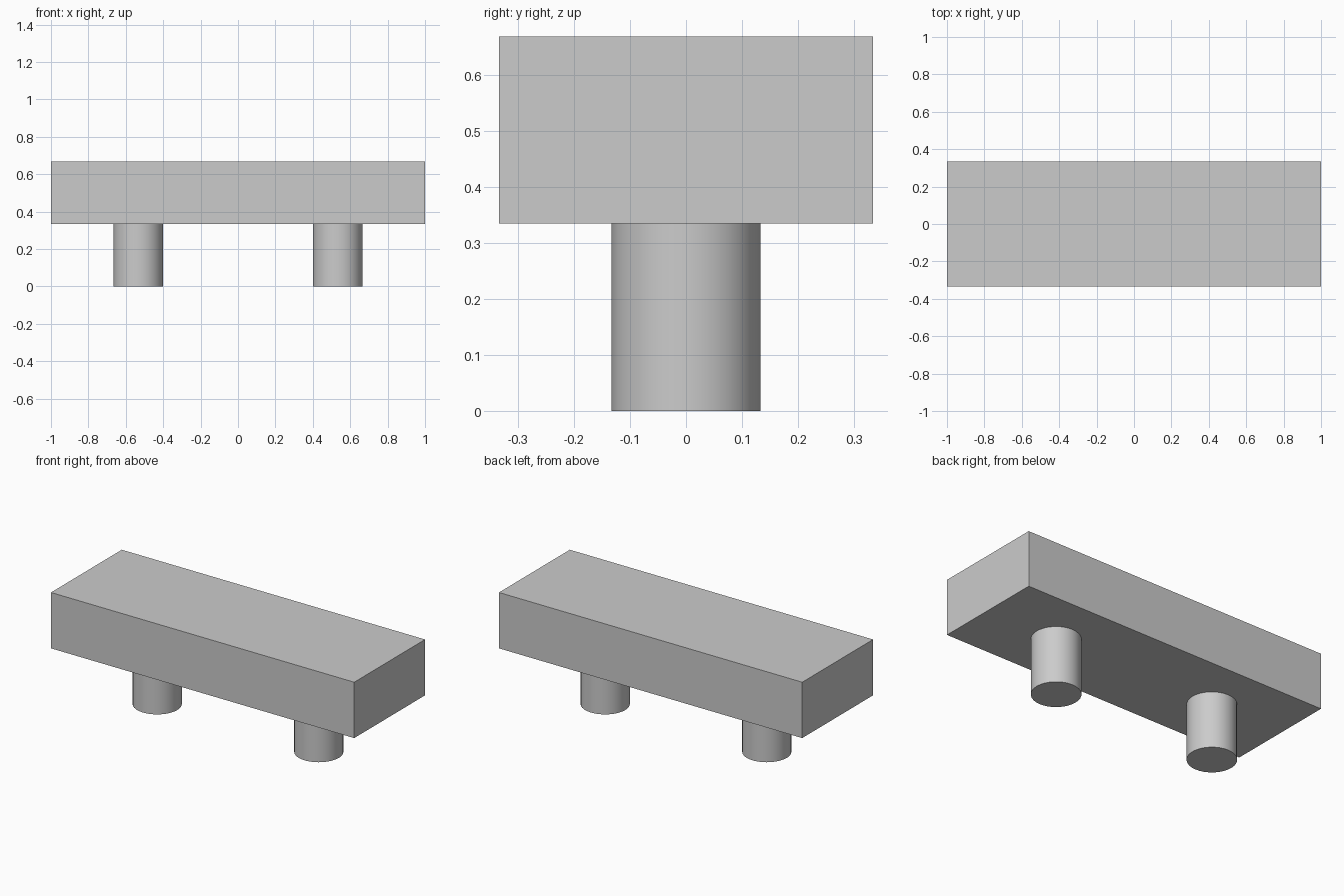
import bpy

if "Cube" in bpy.data.objects:
    bpy.data.objects.remove(bpy.data.objects["Cube"])

# Rectangular slab
bpy.ops.mesh.primitive_cube_add(size=1, location=(0, 0, 0.501))
slab = bpy.context.object
slab.name = "slab"
slab.scale = (2, 0.667, 0.333)
bpy.ops.object.transform_apply(location=False, rotation=False, scale=True)

# Two round pegs underneath
for side, name in ((-1, "left_peg"), (1, "right_peg")):
    bpy.ops.mesh.primitive_cylinder_add(
        vertices=32, radius=0.133, depth=0.335, location=(side * 0.533, 0, 0.1675))
    bpy.context.object.name = name
    bpy.ops.object.shade_smooth_by_angle()
